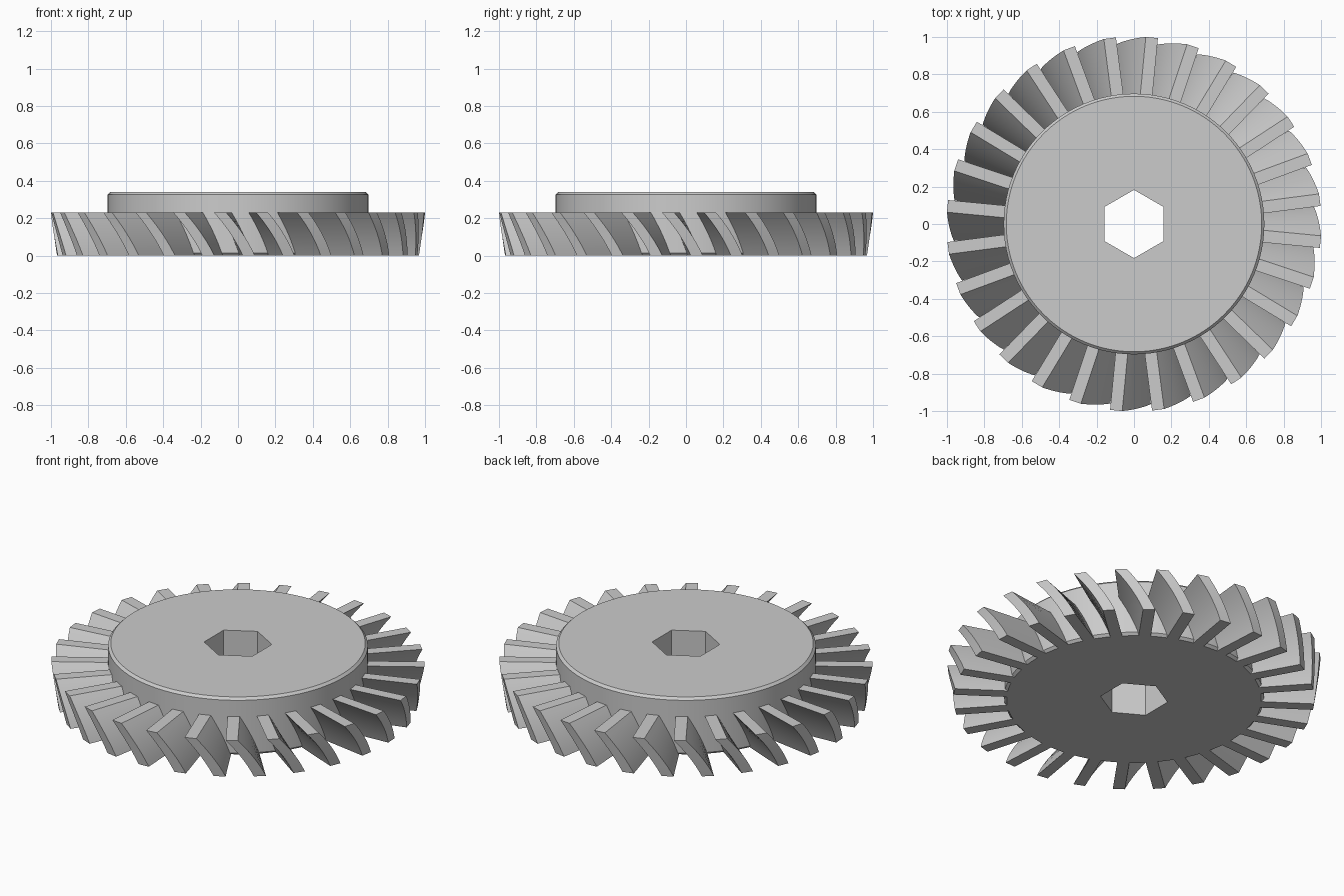
import bpy, bmesh
from math import cos, sin, pi, radians

cube = bpy.data.objects.get("Cube")
if cube:
    bpy.data.objects.remove(cube, do_unlink=True)

# Single grey metal
metal = bpy.data.materials.new("grey_metal")
metal.use_nodes = True
metal.diffuse_color = (0.6, 0.6, 0.6, 1)
metal.node_tree.nodes["Principled BSDF"].inputs["Base Color"].default_value = (0.6, 0.6, 0.6, 1)


def finish(bm, name):
    bmesh.ops.recalc_face_normals(bm, faces=bm.faces)
    mesh = bpy.data.meshes.new(name)
    bm.to_mesh(mesh)
    bm.free()
    mesh.materials.append(metal)
    obj = bpy.data.objects.new(name, mesh)
    bpy.context.collection.objects.link(obj)
    bpy.ops.object.select_all(action='DESELECT')
    obj.select_set(True)
    bpy.context.view_layer.objects.active = obj
    bpy.ops.object.shade_smooth_by_angle(angle=radians(25))
    return obj


def bridge(bm, a, b):
    n = len(a)
    for i in range(n):
        j = (i + 1) % n
        bm.faces.new((a[i], a[j], b[j], b[i]))


# Hub: chamfered disc with a hexagonal bore
HUB_R, HUB_H, CHAMFER = 0.697, 0.34, 0.014
APOTHEM, SEGMENTS = 0.158, 96


def hex_radius(angle):
    return APOTHEM / cos((angle + pi / 6) % (pi / 3) - pi / 6)


def ring(bm, radius, z):
    verts = []
    for i in range(SEGMENTS):
        a = 2 * pi * (i + 0.0) / SEGMENTS
        r = radius or hex_radius(a)
        verts.append(bm.verts.new((r * cos(a), r * sin(a), z)))
    return verts


bm = bmesh.new()
profile = [(None, 0), (HUB_R - CHAMFER, 0), (HUB_R, CHAMFER),
           (HUB_R, HUB_H - CHAMFER), (HUB_R - CHAMFER, HUB_H), (None, HUB_H)]
rings = [ring(bm, r, z) for r, z in profile]
for k, current in enumerate(rings):
    bridge(bm, current, rings[(k + 1) % len(rings)])
finish(bm, "hub")

# Blades: radial slabs swept along a curved, leaning path
BLADES, STEPS = 28, 10
BLADE_H, HALF_WIDTH, LEAN = 0.23, 0.0325, 0.155
INNER, TIP_TOP, TIP_BOTTOM = 0.675, 1.0015, 0.967

bm = bmesh.new()
for b in range(BLADES):
    start = radians(84.53) + 2 * pi * b / BLADES
    sections = []
    for s in range(STEPS + 1):
        t = s / STEPS
        a = start + LEAN * (t + 0.3 * t * (1 - t))
        tip = TIP_TOP + (TIP_BOTTOM - TIP_TOP) * t
        z = BLADE_H * (1 - t)
        corners = [(INNER, -1), (tip, -1), (tip, 1), (INNER, 1)]
        sections.append([bm.verts.new((r * cos(a) - side * HALF_WIDTH * sin(a),
                                       r * sin(a) + side * HALF_WIDTH * cos(a), z))
                         for r, side in corners])
    for upper, lower in zip(sections, sections[1:]):
        bridge(bm, upper, lower)
    bm.faces.new(sections[0])
    bm.faces.new(sections[-1])
finish(bm, "blades")
